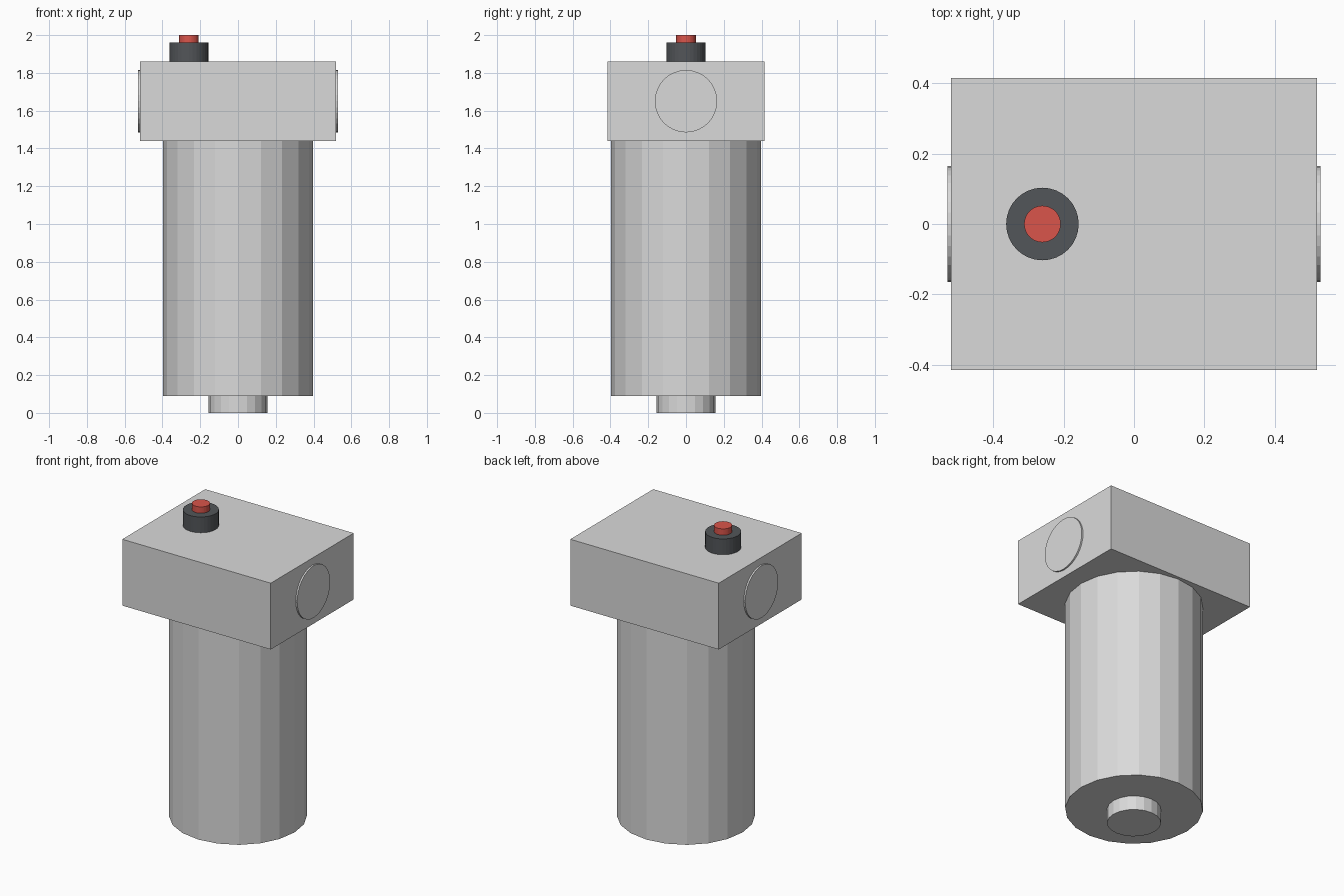
import bpy
from math import pi

cube = bpy.data.objects.get("Cube")
if cube:
    bpy.data.objects.remove(cube, do_unlink=True)


def material(name, rgb):
    mat = bpy.data.materials.new(name)
    mat.use_nodes = True
    colour = (*rgb, 1)
    mat.diffuse_color = colour
    mat.node_tree.nodes["Principled BSDF"].inputs["Base Color"].default_value = colour
    return mat


grey = material("light grey metal", (0.7, 0.7, 0.7))
dark = material("dark plastic", (0.085, 0.092, 0.1))
red = material("red plastic", (0.7, 0.09, 0.07))


def finish(name, mat):
    obj = bpy.context.object
    obj.name = name
    obj.data.name = name
    obj.data.materials.append(mat)
    return obj


def upright(name, radius, bottom, top, mat, sides=32, x=0):
    bpy.ops.mesh.primitive_cylinder_add(
        vertices=sides, radius=radius, depth=top - bottom,
        location=(x, 0, (bottom + top) / 2))
    return finish(name, mat)


HEAD_X, HEAD_Y = 0.52, 0.415
HEAD_BOTTOM, HEAD_TOP = 1.44, 1.86
BOWL_BOTTOM = 0.09

# Faceted bowl with the drain plug beneath it
upright("bowl", 0.396, BOWL_BOTTOM, HEAD_BOTTOM, grey, sides=20)
upright("drain_plug", 0.155, 0, BOWL_BOTTOM, grey, sides=20)

# Rectangular head
bpy.ops.mesh.primitive_cube_add(size=1, location=(0, 0, (HEAD_BOTTOM + HEAD_TOP) / 2))
head = finish("head", grey)
head.scale = (2 * HEAD_X, 2 * HEAD_Y, HEAD_TOP - HEAD_BOTTOM)

# Round port faces on both sides of the head
for name, side in (("left_port", 1), ("right_port", -1)):
    bpy.ops.mesh.primitive_cylinder_add(
        vertices=32, radius=0.165, depth=0.02,
        location=(side * HEAD_X, 0, 1.65), rotation=(0, pi / 2, 0))
    finish(name, grey)

# Indicator on top of the head
upright("indicator_base", 0.103, HEAD_TOP, 1.96, dark, x=-0.26)
upright("indicator_button", 0.052, 1.96, 2.0, red, x=-0.26)
